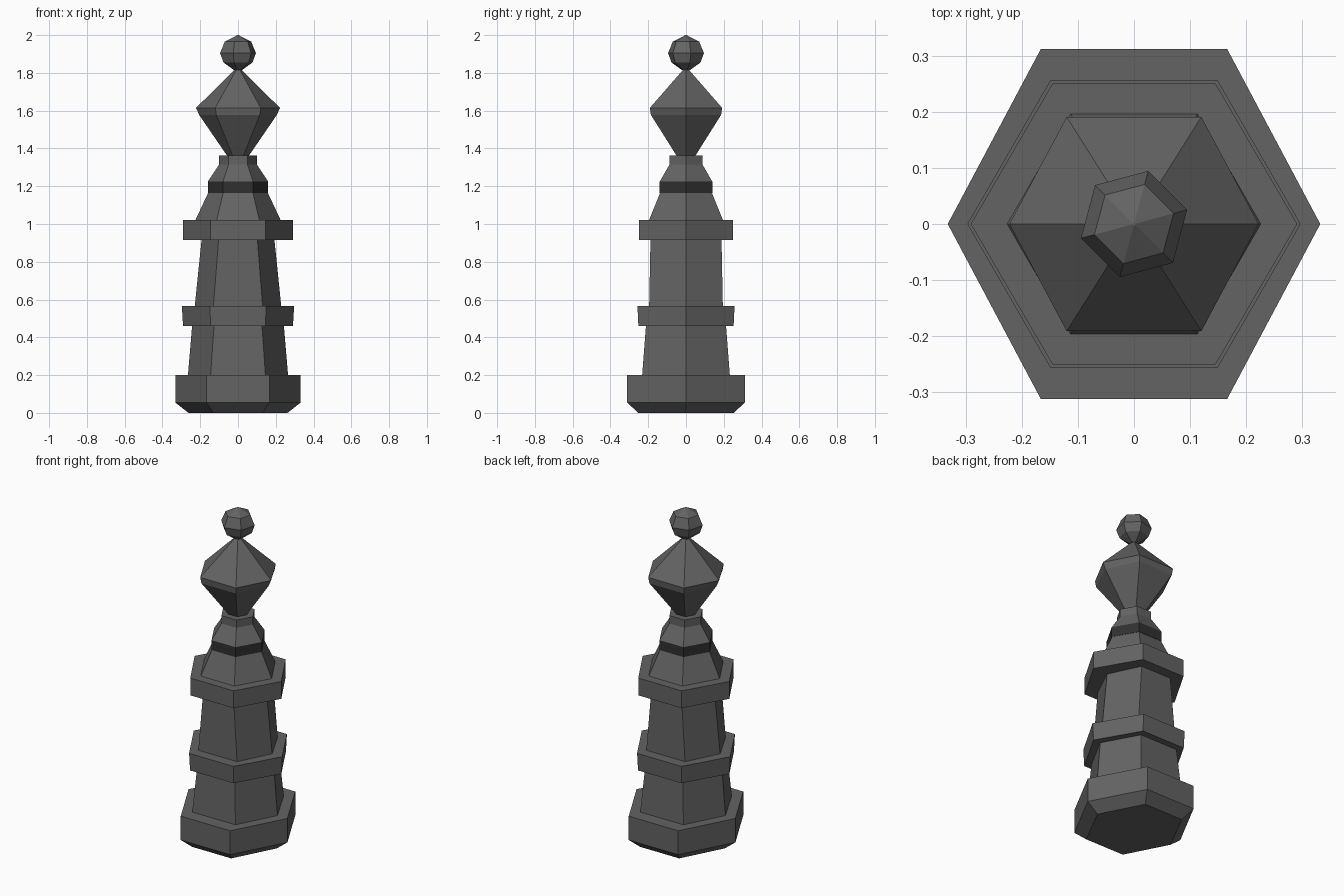
import bpy, math

if "Cube" in bpy.data.objects:
    bpy.data.objects.remove(bpy.data.objects["Cube"])

def material(name, v):
    m = bpy.data.materials.new(name)
    m.diffuse_color = (v, v, v, 1)
    m.use_nodes = True
    m.node_tree.nodes["Principled BSDF"].inputs["Base Color"].default_value = m.diffuse_color
    return m

GREY = material("dark grey", 0.125)
BLACK = material("charcoal", 0.03)

def hexring(z, rx, ry, vx=None, turn=0.0):
    """Six points: tips on the x axis, flat sides at y = +-ry."""
    vx = rx / 2 if vx is None else vx
    pts = [(rx, 0), (vx, ry), (-vx, ry), (-rx, 0), (-vx, -ry), (vx, -ry)]
    c, s = math.cos(turn), math.sin(turn)
    return [(x * c - y * s, x * s + y * c, z) for x, y in pts]

def part(name, rings, mat=GREY, turn=0.0):
    """Capped stack of hexagons; a ring is (z, rx, ry[, vx])."""
    verts, faces = [], []
    for r in rings:
        verts += hexring(*r, turn=turn)
    for k in range(len(rings) - 1):
        a = 6 * k
        for i in range(6):
            j = (i + 1) % 6
            faces.append((a + i, a + j, a + 6 + j, a + 6 + i))
    n = len(verts)
    faces += [tuple(range(5, -1, -1)), tuple(range(n - 6, n))]
    me = bpy.data.meshes.new(name)
    me.from_pydata(verts, [], faces)
    me.materials.append(mat)
    ob = bpy.data.objects.new(name, me)
    bpy.context.collection.objects.link(ob)
    return ob

# Plinth and tapered shafts
part("base", [(0, .262, .252), (.055, .332, .312), (.2, .332, .312)])
part("lower_shaft", [(.2, .265, .232, .145), (.46, .243, .212, .127)])
part("lower_collar", [(.46, .291, .252), (.565, .297, .257)])
part("upper_shaft", [(.565, .229, .195, .13), (.915, .193, .188, .103)])
part("upper_collar", [(.915, .291, .25), (1.02, .291, .25)])

# Shoulder, dark ring and neck
part("shoulder", [(1.02, .226, .196), (1.165, .158, .137)])
part("dark_ring", [(1.165, .16, .139), (1.225, .16, .139)], BLACK)
part("neck", [(1.225, .16, .139), (1.315, .1, .087), (1.362, .1, .087)])

# Faceted bulb
part("bulb", [(1.362, .058, .05), (1.578, .206, .186, .115),
              (1.615, .222, .191, .12), (1.83, .004, .0035)])

# Ball on top, slightly turned
ball = [(1.815, .022), (1.855, .08), (1.905, .098), (1.965, .073), (2.0, .003)]
part("finial_ball", [(z, r, r * .866) for z, r in ball], turn=math.radians(15))
